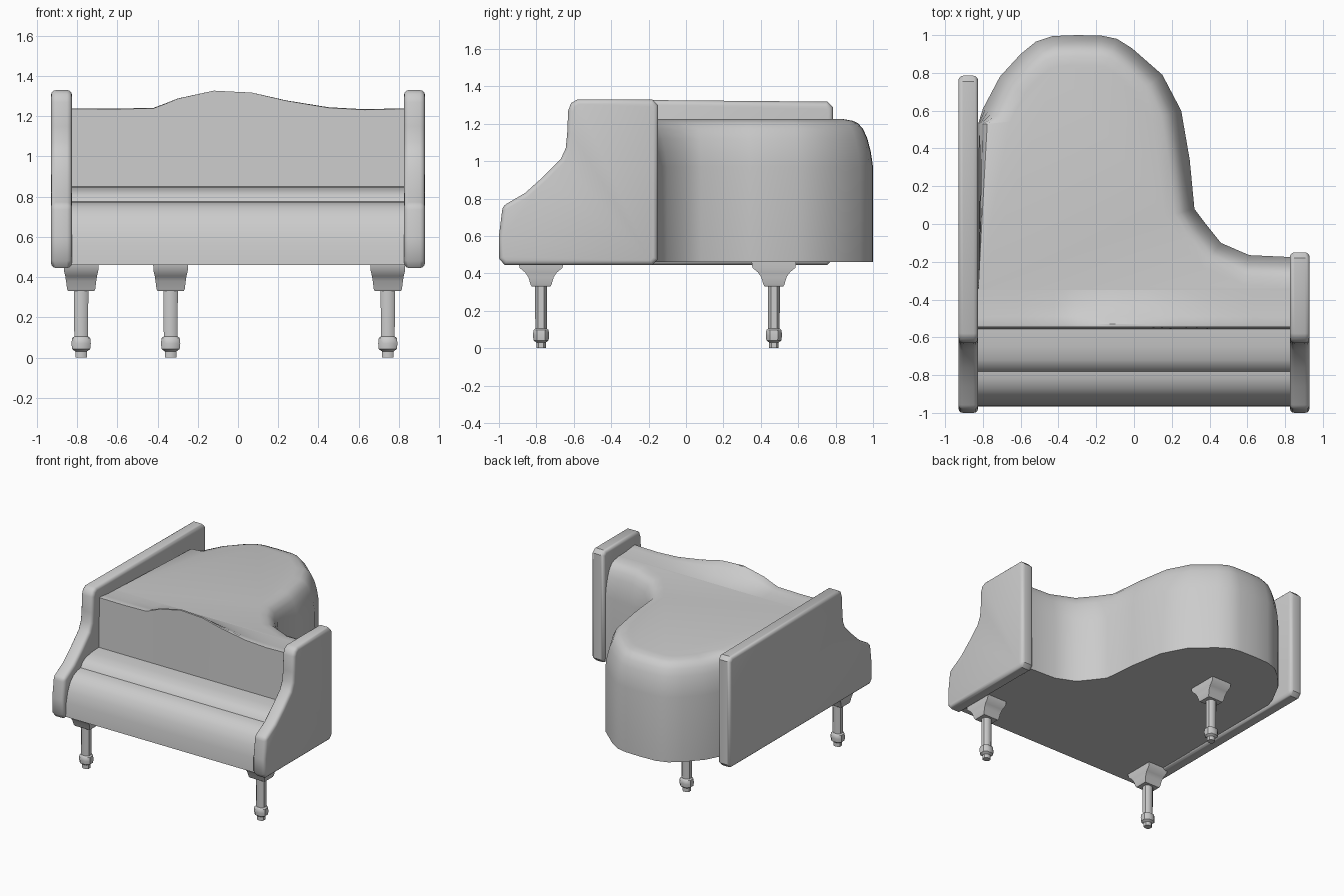
import bpy, bmesh
from mathutils import Vector

if "Cube" in bpy.data.objects:
    bpy.data.objects.remove(bpy.data.objects["Cube"])


def finish(name, bm, angle=0.6, bevel=0):
    bmesh.ops.recalc_face_normals(bm, faces=bm.faces)
    me = bpy.data.meshes.new(name)
    bm.to_mesh(me)
    bm.free()
    ob = bpy.data.objects.new(name, me)
    bpy.context.collection.objects.link(ob)
    bpy.ops.object.select_all(action='DESELECT')
    bpy.context.view_layer.objects.active = ob
    ob.select_set(True)
    if bevel:
        m = ob.modifiers.new("round", 'BEVEL')
        m.width, m.segments, m.limit_method = bevel, 3, 'ANGLE'
        m.angle_limit = 0.9
        bpy.ops.object.modifier_apply(modifier=m.name)
    bpy.ops.object.shade_smooth_by_angle(angle=angle)
    return ob


def loft(bm, rings, closed):
    """Bridge consecutive point rings with quads; returns vertex rings."""
    vs = [[bm.verts.new(p) for p in r] for r in rings]
    for a, b in zip(vs, vs[1:]):
        n = len(a)
        for i in range(n if closed else n - 1):
            j = (i + 1) % n
            bm.faces.new((a[i], a[j], b[j], b[i]))
    return vs


# Rear body: curved grand outline with a rounded upper rim
SEAM = -0.35
outline = [Vector(p) for p in (
    (-0.825, SEAM), (-0.825, 0.53), (-0.80, 0.61), (-0.71, 0.78), (-0.60, 0.90),
    (-0.52, 0.965), (-0.43, 0.995), (-0.30, 1.0), (-0.17, 0.997), (-0.09, 0.98),
    (-0.01, 0.93), (0.15, 0.79), (0.25, 0.60), (0.295, 0.34), (0.32, 0.08),
    (0.38, 0.0), (0.46, -0.10), (0.61, -0.165), (0.83, -0.175), (0.83, SEAM))]
inward = []
for i, p in enumerate(outline):
    if i in (0, len(outline) - 1):
        inward.append(Vector((0, 0)))
    elif i == len(outline) - 2:
        inward.append(Vector((0, -1)))
    else:
        t = (outline[i + 1] - outline[i - 1]).normalized()
        inward.append(Vector((t.y, -t.x)) * (0.3 if i == 1 else 1))
bm = bmesh.new()
rim = ((0, 0.46), (0, 0.97), (0.012, 1.05), (0.03, 1.12), (0.052, 1.17),
       (0.08, 1.203), (0.11, 1.216), (0.16, 1.225))
rings = loft(bm, [[(p.x + d.x * s, p.y + d.y * s, z) for p, d in zip(outline, inward)]
                  for s, z in rim], False)
bm.faces.new(rings[0])
bm.faces.new(rings[-1])
finish("piano_body", bm, 0.7)

# Front section: wavy music panel, shelf and rounded keyboard cover
wave = ((-0.83, 1.24), (-0.62, 1.238), (-0.42, 1.242), (-0.36, 1.265), (-0.30, 1.29),
        (-0.21, 1.31), (-0.12, 1.33), (0.07, 1.32), (0.24, 1.28), (0.45, 1.245),
        (0.63, 1.235), (0.83, 1.24))
low = ((-0.555, 0.85), (-0.65, 0.845), (-0.72, 0.83), (-0.76, 0.807), (-0.78, 0.775),
       (-0.82, 0.77), (-0.87, 0.75), (-0.91, 0.71), (-0.94, 0.65), (-0.96, 0.57),
       (-0.967, 0.46), (SEAM, 0.46))
bm = bmesh.new()
sections = []
for x, top in wave:
    d = top - 1.225
    prof = ((SEAM, 1.225), (-0.43, 1.225 + d * 0.2), (-0.49, 1.225 + d * 0.65),
            (-0.53, 1.225 + d * 0.97), (-0.545, top - 0.003)) + low
    sections.append([(x, y, z) for y, z in prof])
loft(bm, sections, False)
finish("music_panel_and_keyboard_cover", bm)

# Side panels: same scrolled front edge, different depth
front_edge = ((-0.97, 0.445), (-1.0, 0.48), (-1.0, 0.60), (-0.98, 0.76), (-0.86, 0.83),
              (-0.76, 0.92), (-0.67, 1.01), (-0.643, 1.07), (-0.635, 1.15),
              (-0.63, 1.27), (-0.615, 1.31), (-0.58, 1.33))


def side_panel(name, x0, x1, back, top):
    prof = front_edge + ((back - 0.03, top), (back, top - 0.03),
                         (back, 0.475), (back - 0.03, 0.445))
    bm = bmesh.new()
    rings = loft(bm, [[(x, y, z) for y, z in prof] for x in (x0, x1)], True)
    for r in rings:
        bm.faces.new(r)
    finish(name, bm, 0.7, 0.025)


side_panel("left_side_panel", -0.93, -0.825, 0.785, 1.318)
side_panel("right_side_panel", 0.825, 0.93, -0.15, 1.33)


# Legs: flared square capital on a turned post with a foot
def leg(name, x, y):
    bm = bmesh.new()
    cap = ((0.087, 0.12, 0.465), (0.085, 0.115, 0.43), (0.079, 0.085, 0.405),
           (0.075, 0.068, 0.38), (0.07, 0.056, 0.34), (0.064, 0.05, 0.33))
    rings = loft(bm, [[(x + sx * a, y + sy * b, z) for sx, sy in
                       ((-1, -1), (1, -1), (1, 1), (-1, 1))] for a, b, z in cap], True)
    bm.faces.new(rings[0])
    bm.faces.new(rings[-1])
    post = ((0.036, 0.34), (0.034, 0.105), (0.045, 0.097), (0.048, 0.07),
            (0.045, 0.042), (0.028, 0.03), (0.028, 0.0))
    oct_dirs = ((1, .5), (.5, 1), (-.5, 1), (-1, .5), (-1, -.5), (-.5, -1), (.5, -1), (1, -.5))
    rings = loft(bm, [[(x + r * cx, y + r * cy * 0.9, z) for cx, cy in oct_dirs]
                      for r, z in post], True)
    bm.faces.new(rings[-1])
    finish(name, bm, 0.8)


leg("front_left_leg", -0.78, -0.775)
leg("front_right_leg", 0.745, -0.775)
leg("back_leg", -0.335, 0.47)
